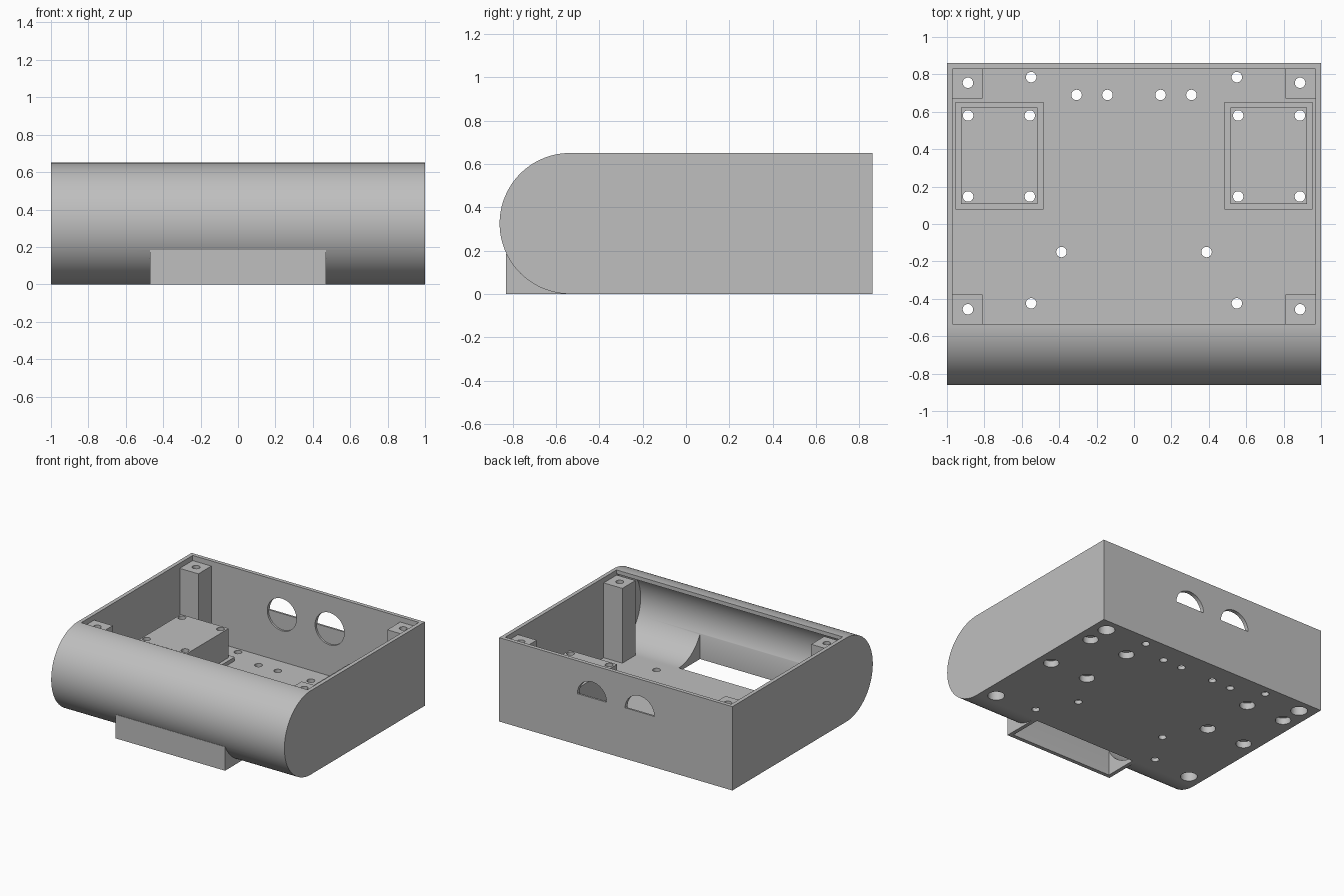
import bpy, bmesh, math
from mathutils import Vector

if "Cube" in bpy.data.objects:
    bpy.data.objects.remove(bpy.data.objects["Cube"], do_unlink=True)

WALL = 0.03
HEIGHT = 0.65
BACK = 0.86
RADIUS = HEIGHT / 2
NOSE_Y = -BACK + RADIUS
INNER_X = 1 - WALL
HOLE_R, BORE_R = 0.028, 0.06

grey = bpy.data.materials.new("plain grey")
grey.use_nodes = True
colour = (0.52, 0.52, 0.52, 1)
grey.diffuse_color = colour
grey.node_tree.nodes["Principled BSDF"].inputs["Base Color"].default_value = colour


def make_object(name, bm):
    bmesh.ops.recalc_face_normals(bm, faces=bm.faces[:])
    mesh = bpy.data.meshes.new(name)
    bm.to_mesh(mesh)
    bm.free()
    mesh.materials.append(grey)
    obj = bpy.data.objects.new(name, mesh)
    bpy.context.collection.objects.link(obj)
    return obj


def prism(name, points, to_3d, low, high):
    """Extrude a 2D outline between two positions along one axis."""
    bm = bmesh.new()
    face = bm.faces.new([bm.verts.new(to_3d(a, b, low)) for a, b in points])
    shift = Vector(to_3d(0, 0, high)) - Vector(to_3d(0, 0, low))
    new = bmesh.ops.extrude_face_region(bm, geom=[face])["geom"]
    moved = [v for v in new if isinstance(v, bmesh.types.BMVert)]
    bmesh.ops.translate(bm, vec=shift, verts=moved)
    return make_object(name, bm)


def along_x(a, b, d):
    return (d, a, b)


def along_y(a, b, d):
    return (a, d, b)


def along_z(a, b, d):
    return (a, b, d)


def box(name, x0, x1, y0, y1, z0, z1):
    outline = [(x0, y0), (x1, y0), (x1, y1), (x0, y1)]
    return prism(name, outline, along_z, z0, z1)


def arc(cx, cy, r, start, end, steps):
    angles = [math.radians(start + (end - start) * i / steps) for i in range(steps + 1)]
    return [(cx + r * math.cos(t), cy + r * math.sin(t)) for t in angles]


def drills(name, places, r, low, high):
    """One cutter holding a vertical cylinder at each place and its mirror."""
    bm = bmesh.new()
    for x, y in places:
        for side in (-1, 1):
            made = bmesh.ops.create_cone(bm, cap_ends=True, segments=32, radius1=r,
                                         radius2=r, depth=high - low)
            bmesh.ops.translate(bm, verts=made["verts"],
                                vec=(side * x, y, (low + high) / 2))
    return make_object(name, bm)


def combine(target, tools, operation):
    """Apply boolean operations in order and bake the result."""
    for tool in tools:
        mod = target.modifiers.new("combine", "BOOLEAN")
        mod.operation = operation
        mod.solver = "EXACT"
        mod.object = tool
    graph = bpy.context.evaluated_depsgraph_get()
    baked = bpy.data.meshes.new_from_object(target.evaluated_get(graph))
    target.modifiers.clear()
    target.data = baked


# Outer body with a half-round nose, and the chin box below it
nose = arc(NOSE_Y, RADIUS, RADIUS, 90, 270, 64)
shell = prism("enclosure_shell", nose + [(BACK, 0), (BACK, HEIGHT)], along_x, -1, 1)
chin = box("chin_box", -0.47, 0.47, -0.83, -0.5, 0, 0.184)
combine(shell, [chin], "UNION")

# Hollow interior with an open top behind the nose
hollow = arc(NOSE_Y, RADIUS, RADIUS - WALL, 90, 270, 64)
rear = BACK - WALL
hollow += [(rear, WALL), (rear, HEIGHT + 0.1), (NOSE_Y, HEIGHT + 0.1)]
cavity = prism("cavity_cutter", hollow, along_x, -INNER_X, INNER_X)
chin_slot = box("chin_slot_cutter", -0.44, 0.44, -0.80, -0.54, -0.1, 0.3)
cutters = [cavity, chin_slot]

# Rear eyes: round recess inside, only the upper half open to the outside
for x in (-0.205, 0.205):
    recess = arc(x, 0.395, 0.125, 0, 360, 48)[:-1]
    window = arc(x, 0.395, 0.125, 0, 180, 24)
    cutters.append(prism("recess_cutter", recess, along_y, 0.78, rear + WALL / 2))
    cutters.append(prism("window_cutter", window, along_y, 0.78, 0.95))

# Screw holes and wider bores from underneath
post_holes = [(0.888, 0.755), (0.888, -0.456)]
mount_holes = [(x, y) for x in (0.557, 0.887) for y in (0.147, 0.58)]
floor_holes = [(0.55, 0.785), (0.55, -0.424), (0.307, 0.69), (0.142, 0.69), (0.388, -0.15)]
screws = drills("screw_cutter", post_holes + mount_holes + floor_holes, HOLE_R, -0.1, 0.8)
post_bores = drills("post_bore_cutter", post_holes, BORE_R, -0.1, 0.5)
mount_bores = drills("mount_bore_cutter", mount_holes, 0.055, -0.1, 0.05)
drill_set = [screws, post_bores, mount_bores]
combine(shell, cutters + drill_set, "DIFFERENCE")
parts = [shell]

for side, label in ((-1, "right"), (1, "left")):
    # Corner posts, a little below the rim
    for end, y0, y1 in (("front", -0.537, -0.377), ("back", 0.672, rear)):
        x0, x1 = sorted((side * 0.81, side * INNER_X))
        post = box(f"{end}_{label}_post", x0, x1, y0, y1, WALL, 0.61)
        combine(post, [screws, post_bores], "DIFFERENCE")
        parts.append(post)
    # Stepped mounting blocks
    x0, x1 = sorted((side * 0.485, side * 0.955))
    mount = box(f"{label}_mount", x0, x1, 0.077, 0.652, WALL, 0.06)
    x0, x1 = sorted((side * 0.515, side * 0.925))
    block = box("mount_block", x0, x1, 0.107, 0.622, 0.04, 0.285)
    combine(mount, [block], "UNION")
    combine(mount, [screws, mount_bores], "DIFFERENCE")
    bpy.data.objects.remove(block, do_unlink=True)
    parts.append(mount)

# Remove the helpers
for helper in [chin] + cutters + drill_set:
    bpy.data.objects.remove(helper, do_unlink=True)

# Smooth the round surfaces, keep the edges crisp
bpy.ops.object.select_all(action="DESELECT")
for part in parts:
    part.select_set(True)
bpy.context.view_layer.objects.active = shell
bpy.ops.object.shade_smooth_by_angle(angle=math.radians(30))
